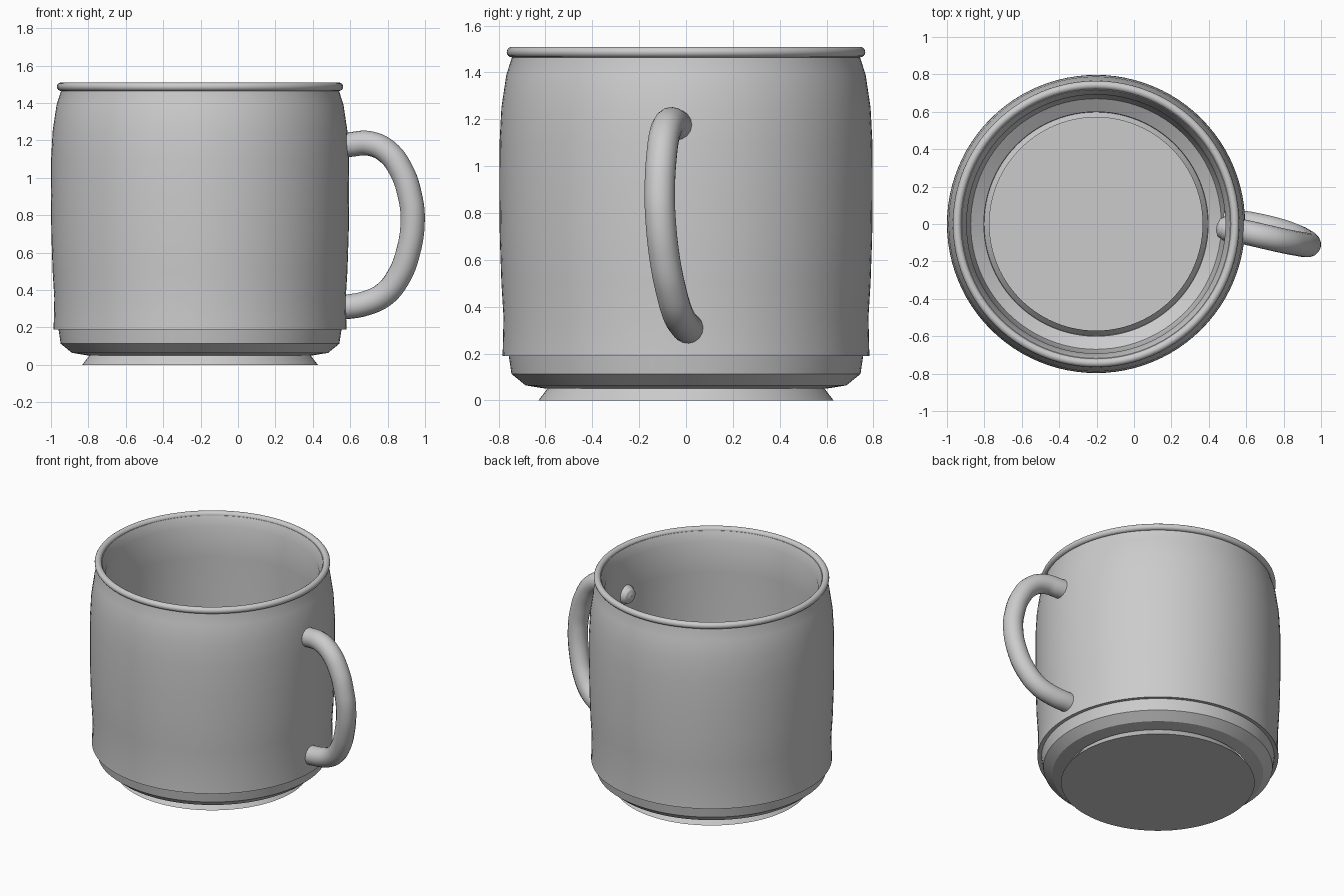
import bpy, bmesh, math

if "Cube" in bpy.data.objects:
    bpy.data.objects.remove(bpy.data.objects["Cube"])

CX = -0.203      # axis of the mug body
SEG = 96


def finish(obj, angle=30):
    bpy.ops.object.select_all(action='DESELECT')
    bpy.context.view_layer.objects.active = obj
    obj.select_set(True)
    bpy.ops.object.shade_smooth_by_angle(angle=math.radians(angle))


def lathe(name, profile, closed=False):
    """Revolve (radius, z) points around the mug axis; radius 0 makes a pole."""
    bm = bmesh.new()
    pts = [bm.verts.new((r, 0, z)) for r, z in profile]
    pairs = list(zip(pts, pts[1:])) + ([(pts[-1], pts[0])] if closed else [])
    edges = [bm.edges.new(p) for p in pairs]
    bmesh.ops.spin(bm, geom=pts + edges, cent=(0, 0, 0), axis=(0, 0, 1),
                   angle=math.tau, steps=SEG)
    bmesh.ops.remove_doubles(bm, verts=bm.verts[:], dist=1e-4)
    bmesh.ops.recalc_face_normals(bm, faces=bm.faces[:])
    mesh = bpy.data.meshes.new(name)
    bm.to_mesh(mesh)
    bm.free()
    obj = bpy.data.objects.new(name, mesh)
    obj.location.x = CX
    bpy.context.collection.objects.link(obj)
    finish(obj)
    return obj


# Flared foot with the bottom disc; its open top pokes up through the base
lathe("foot", [(0, 0), (0.63, 0), (0.59, 0.052), (0.57, 0.078)])

# Double-walled body: chamfered base, stepped band, barrel wall, lip, straight inner wall
outer = [(0.598, 0.05), (0.685, 0.064), (0.745, 0.113), (0.757, 0.192), (0.783, 0.19),
         (0.779, 0.355), (0.788, 0.5), (0.795, 0.7), (0.797, 0.9), (0.796, 1.1),
         (0.788, 1.25), (0.767, 1.39), (0.743, 1.465), (0.743, 1.487)]
inner = [(0.718, 1.487), (0.692, 1.42), (0.696, 1.2), (0.697, 0.9), (0.695, 0.5),
         (0.688, 0.2), (0.67, 0.12), (0.60, 0.075)]
lathe("mug_body", outer + inner, closed=True)

# Rolled rim
R, r = 0.743, 0.0225
lathe("rolled_rim", [(R + r * math.cos(a * math.tau / 16), 1.487 + r * math.sin(a * math.tau / 16))
                     for a in range(16)], closed=True)

# Handle: round tube along a slightly skewed loop, top end rounded inside the mug
# (x, y, z, relative thickness)
path = [(0.442, -0.018, 1.165, 0.3), (0.455, -0.02, 1.166, 0.75), (0.485, -0.023, 1.168, 1),
        (0.60, -0.045, 1.178, 1), (0.70, -0.068, 1.184, 1), (0.797, -0.09, 1.14, 1),
        (0.875, -0.105, 1.035, 1), (0.92, -0.112, 0.90, 1), (0.934, -0.109, 0.78, 1),
        (0.909, -0.09, 0.60, 1), (0.855, -0.063, 0.465, 1), (0.78, -0.037, 0.375, 1),
        (0.68, -0.012, 0.328, 1), (0.58, 0.006, 0.31, 1), (0.48, 0.014, 0.303, 1)]
curve = bpy.data.curves.new("handle", 'CURVE')
curve.dimensions = '3D'
curve.bevel_depth = 0.066
curve.bevel_resolution = 6
curve.resolution_u = 6
curve.use_fill_caps = True
spline = curve.splines.new('BEZIER')
spline.bezier_points.add(len(path) - 1)
for point, (*co, thick) in zip(spline.bezier_points, path):
    point.co = co
    point.radius = thick
    point.handle_left_type = point.handle_right_type = 'AUTO'
handle = bpy.data.objects.new("handle", curve)
bpy.context.collection.objects.link(handle)
bpy.ops.object.select_all(action='DESELECT')
bpy.context.view_layer.objects.active = handle
handle.select_set(True)
bpy.ops.object.convert(target='MESH')
finish(bpy.context.view_layer.objects.active, 40)
